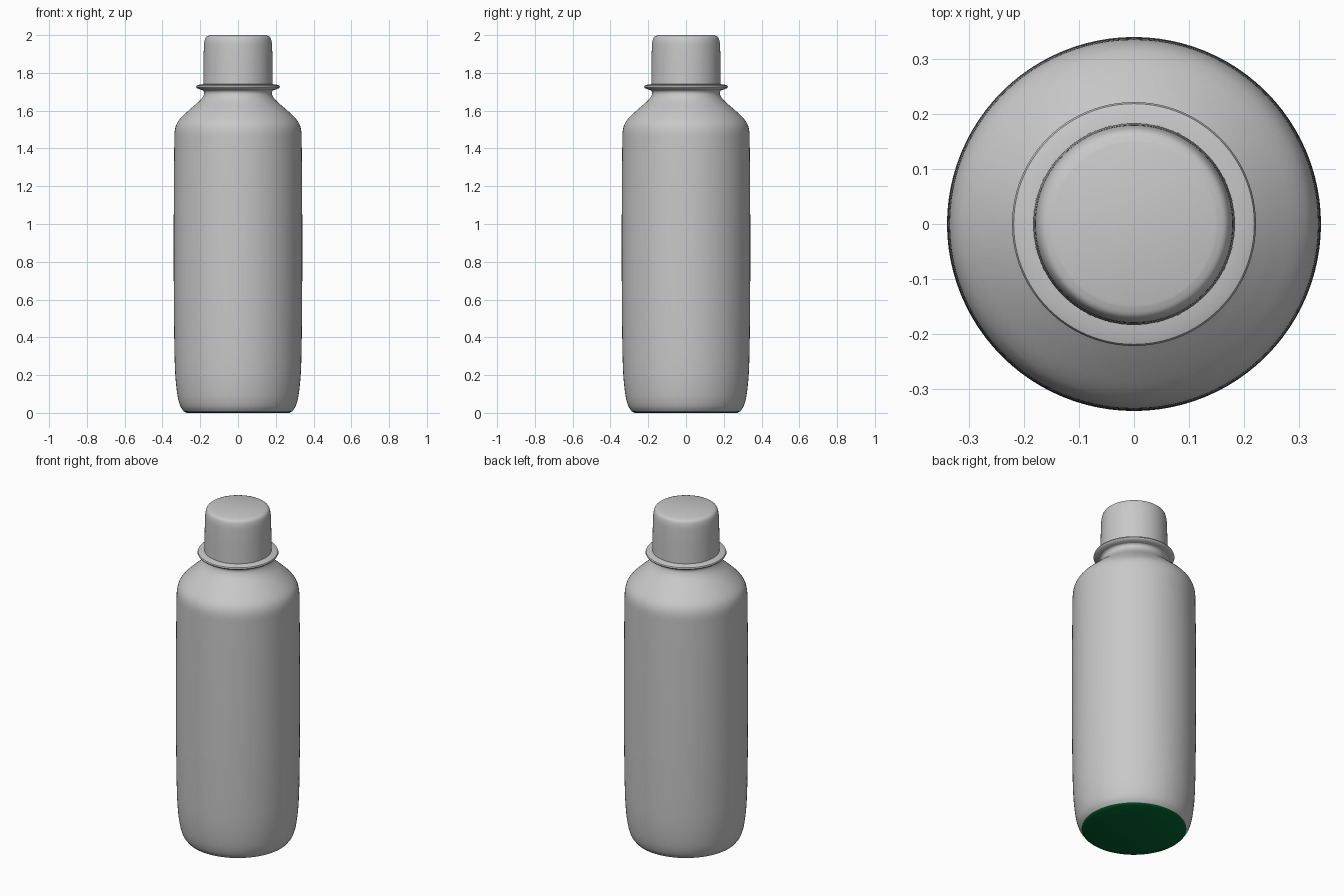
import bpy
import bmesh
import math
from mathutils import Vector

cube = bpy.data.objects.get("Cube")
if cube:
    bpy.data.objects.remove(cube)


def make_material(name, color):
    mat = bpy.data.materials.new(name)
    mat.use_nodes = True
    mat.diffuse_color = color
    mat.node_tree.nodes["Principled BSDF"].inputs["Base Color"].default_value = color
    return mat


grey = make_material("light_grey", (0.58, 0.58, 0.58, 1))
green = make_material("dark_green", (0, 0.13, 0.03, 1))


def smooth_path(points, steps=4):
    """Round a profile by passing a curve through its points."""
    pts = [Vector(p) for p in points]
    path = []
    for i in range(len(pts) - 1):
        a, b = pts[i], pts[i + 1]
        before, after = pts[max(i - 1, 0)], pts[min(i + 2, len(pts) - 1)]
        span = (b - a).length
        ta = (b - before).normalized() * span
        tb = (after - a).normalized() * span
        for s in range(steps):
            t = s / steps
            h = t * t * (3 - 2 * t)
            path.append(a * (1 - h) + b * h + ta * t * (1 - t) ** 2 - tb * t * t * (1 - t))
    return path + [pts[-1]]


def lathe(name, profile, materials, segments=96):
    """Turn a (radius, height) profile about the z axis and cap its ends."""
    bm = bmesh.new()
    rings = []
    for r, z in profile:
        rings.append([bm.verts.new((r * math.cos(a), r * math.sin(a), z))
                      for a in (math.tau * i / segments for i in range(segments))])
    for low, high in zip(rings, rings[1:]):
        for i in range(segments):
            j = (i + 1) % segments
            bm.faces.new((low[i], low[j], high[j], high[i]))
    bm.faces.new(rings[0][::-1])
    bm.faces.new(rings[-1])
    mesh = bpy.data.meshes.new(name)
    bm.to_mesh(mesh)
    bm.free()
    for mat in materials:
        mesh.materials.append(mat)
    obj = bpy.data.objects.new(name, mesh)
    bpy.context.collection.objects.link(obj)
    bpy.ops.object.select_all(action="DESELECT")
    obj.select_set(True)
    bpy.context.view_layer.objects.active = obj
    bpy.ops.object.shade_smooth_by_angle(angle=math.radians(40))
    return obj


# Bottle body: rounded foot, nearly straight wall, sloped shoulder, neck
body = lathe("bottle_body", [(0.27, 0), (0.287, 0.008)] + smooth_path([
    (0.287, 0.008), (0.305, 0.035), (0.32, 0.09), (0.332, 0.2), (0.337, 0.36),
    (0.34, 0.65), (0.34, 1.1), (0.337, 1.44), (0.333, 1.505), (0.314, 1.548),
    (0.257, 1.605), (0.2, 1.655), (0.18, 1.686), (0.183, 1.705),
    (0.208, 1.716)])[1:], [grey, green])

# Green underside
for face in body.data.polygons:
    if face.center.z < 0.007:
        face.material_index = 1

# Flange around the neck
lathe("neck_ring", [(0.19, 1.709), (0.208, 1.715), (0.219, 1.72), (0.222, 1.726),
                    (0.219, 1.733), (0.205, 1.738), (0.17, 1.742)], [grey])

# Slightly tapered cap with a rounded top edge
lathe("cap", [(0.184, 1.73), (0.183, 1.85)] + smooth_path([
    (0.181, 1.93), (0.178, 1.965), (0.169, 1.99), (0.148, 2.0)]), [grey])
